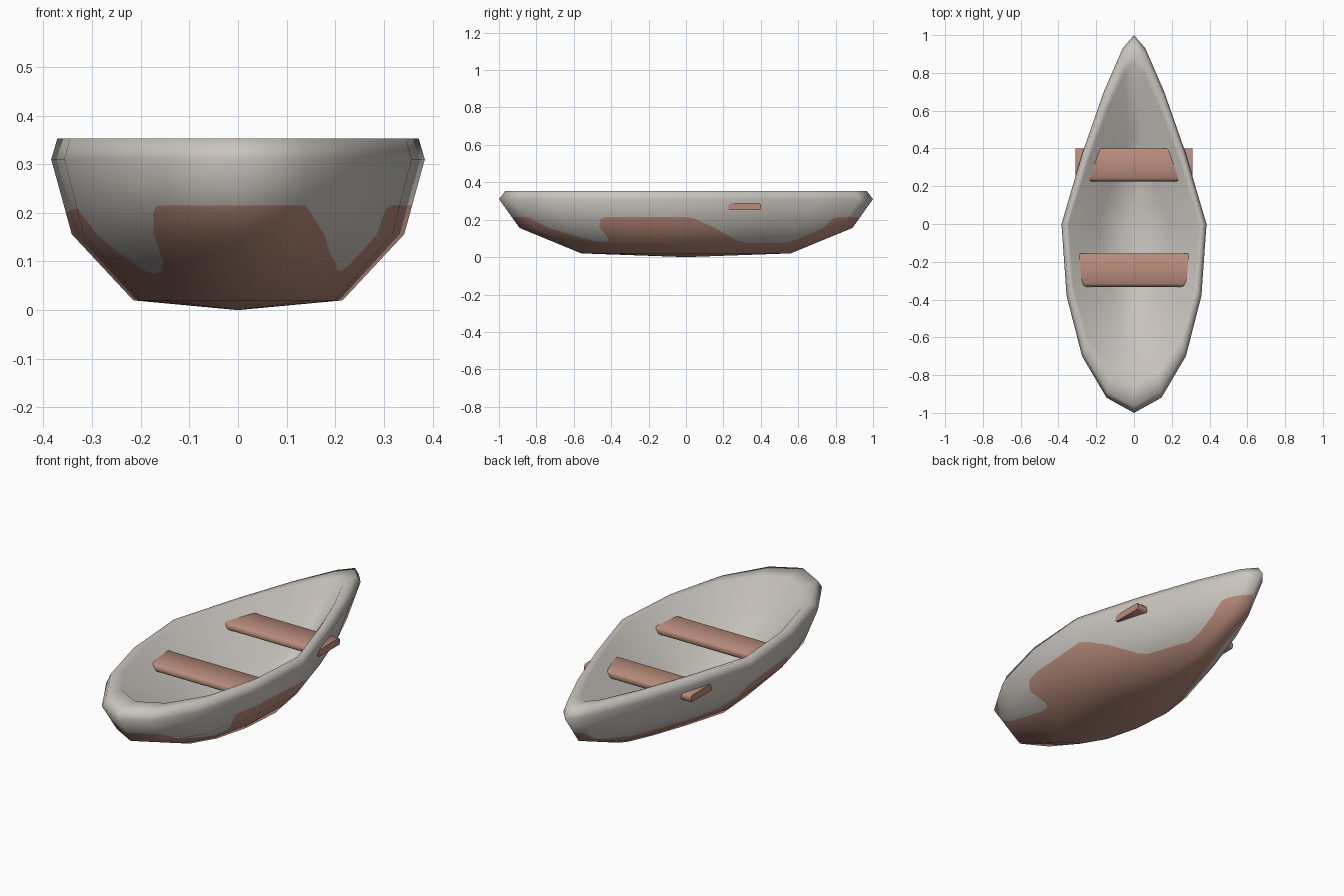
import bpy, bmesh
from mathutils import Vector

cube = bpy.data.objects.get("Cube")
if cube:
    bpy.data.objects.remove(cube, do_unlink=True)


def material(name, rgb):
    m = bpy.data.materials.new(name)
    m.use_nodes = True
    m.diffuse_color = (*rgb, 1)
    m.node_tree.nodes["Principled BSDF"].inputs["Base Color"].default_value = (*rgb, 1)
    return m


grey = material("pale grey", (0.59, 0.555, 0.515))
brown = material("reddish brown", (0.48, 0.26, 0.2))

# Half outline of the hull at its widest level, front to back (half width, y)
HALF = [(0, -1), (0.145, -0.92), (0.275, -0.7), (0.357, -0.38), (0.384, 0),
        (0.272, 0.38), (0.16, 0.7), (0.06, 0.93), (0, 1)]
OUTLINE = HALF + [(-x, y) for x, y in HALF[-2:0:-1]]

# Hull section from keel over the rim to the inside floor
# (outline scale across, outline scale along, height)
SECTION = [(0, 0, 0), (0.56, 0.56, 0.02), (0.89, 0.89, 0.156), (1, 1, 0.31),
           (0.967, 0.967, 0.353), (0.9, 0.85, 0.348), (0.48, 0.47, 0.085),
           (0, 0, 0.06)]
KNUCKLE = 2
SIDE_TOP = 3

# Paint line on each side (outline y, height)
PAINT_POS = [(-1, .215), (-.91, .215), (-.85, .17), (-.77, .12), (-.68, .085),
             (-.6, .08), (-.56, .095), (-.535, .12), (-.505, .19), (-.49, .208),
             (-.46, .215), (0, .215), (.05, .205), (.11, .18), (.24, .13),
             (.37, .09), (.45, .078), (.77, .078), (.81, .1), (.83, .17),
             (.85, .208), (.88, .215), (1, .215)]
PAINT_NEG = [(-1, .215), (-.87, .215), (-.855, .21), (-.842, .195), (-.835, .15),
             (-.82, .1), (-.79, .08), (-.74, .075), (-.68, .085), (-.57, .12),
             (-.47, .17), (-.38, .21),
             (0, .2), (.05, .15), (.12, .09), (.2, .078), (.8, .078),
             (.9, .12), (.96, .2), (1, .215)]


def interpolate(table, v):
    for (a, fa), (b, fb) in zip(table, table[1:]):
        if v <= b:
            return fa + (fb - fa) * (v - a) / (b - a)
    return table[-1][1]


def key(p):
    return tuple(round(c, 5) for c in p)


def skin(columns, painted=()):
    """Closed skin through columns of points; coincident points are merged."""
    bm, found = bmesh.new(), {}

    def vert(p):
        if key(p) not in found:
            found[key(p)] = bm.verts.new(p)
        return found[key(p)]

    for i, a in enumerate(columns):
        b = columns[(i + 1) % len(columns)]
        for r in range(len(a) - 1):
            corners = [vert(p) for p in (a[r], b[r], b[r + 1], a[r + 1])]
            corners = list(dict.fromkeys(corners))
            if len(corners) > 2:
                f = bm.faces.new(corners)
                f.smooth = True
                f.material_index = int(r in painted)
    bm.normal_update()
    return bm, found


# Coarse cage gives the hull its shape and soft shading
cage = [[Vector((x * sx, y * sy, z)) for sx, sy, z in SECTION] for x, y in OUTLINE]
cage_bm, cage_found = skin(cage)
cage_normals = [[cage_found[key(p)].normal.copy() for p in col] for col in cage]
cage_bm.free()


def sample(grid, i, f, t):
    r = min(int(t), len(SECTION) - 2)
    nxt = (i + 1) % len(grid)
    low = grid[i][r].lerp(grid[nxt][r], f)
    high = grid[i][r + 1].lerp(grid[nxt][r + 1], f)
    return low.lerp(high, t - r)


def level(z):
    """Section position of a height on the outer side."""
    for r in range(1, SIDE_TOP):
        lo, hi = SECTION[r][2], SECTION[r + 1][2]
        if z <= hi:
            return r + (z - lo) / (hi - lo)


# Hull, with a ring of edges following the paint line
STEPS = 32
columns, normals = [], {}
for i in range(len(OUTLINE)):
    for k in range(STEPS):
        f = k / STEPS
        nxt = OUTLINE[(i + 1) % len(OUTLINE)]
        y = OUTLINE[i][1] * (1 - f) + nxt[1] * f
        paint = PAINT_POS if i < len(HALF) - 1 else PAINT_NEG
        t = level(interpolate(paint, y))
        rows = [0, 1, min(t, KNUCKLE), KNUCKLE, max(t, KNUCKLE)]
        rows += range(SIDE_TOP, len(SECTION))
        column = [sample(cage, i, f, r) for r in rows]
        for p, r in zip(column, rows):
            normals[key(p)] = sample(cage_normals, i, f, r).normalized()
        columns.append(column)

bm, found = skin(columns, painted=(0, 1, 3))
ordered = [normals[k] for k in found]
mesh = bpy.data.meshes.new("hull")
bm.to_mesh(mesh)
bm.free()
mesh.materials.append(grey)
mesh.materials.append(brown)
mesh.normals_split_custom_set_from_vertices(ordered)
bpy.context.collection.objects.link(bpy.data.objects.new("hull", mesh))

# Plank profile (y, z) with a broad rounded front edge
PLANK = [(-0.082, -0.018), (0.082, -0.018), (0.088, -0.012), (0.088, 0.01),
         (0.08, 0.018), (-0.071, 0.018), (-0.084, 0.01), (-0.088, -0.01)]


def plank(name, y, z, half_width):
    bm = bmesh.new()
    end = bm.faces.new([bm.verts.new((-half_width, py, pz)) for py, pz in PLANK])
    out = bmesh.ops.extrude_face_region(bm, geom=[end], use_keep_orig=True)
    moved = [v for v in out["geom"] if isinstance(v, bmesh.types.BMVert)]
    bmesh.ops.translate(bm, verts=moved, vec=(2 * half_width, 0, 0))
    bmesh.ops.recalc_face_normals(bm, faces=bm.faces)
    for f in bm.faces:
        f.smooth = abs(f.normal.x) < 0.5
    for e in bm.edges:
        e.smooth = all(f.smooth for f in e.link_faces)
    mesh = bpy.data.meshes.new(name)
    bm.to_mesh(mesh)
    bm.free()
    mesh.materials.append(brown)
    seat = bpy.data.objects.new(name, mesh)
    seat.location = (0, y, z)
    bpy.context.collection.objects.link(seat)


# Plank seats, the back one reaching through the hull sides
plank("front_seat", -0.245, 0.258, 0.3)
plank("back_seat", 0.313, 0.27, 0.31)
